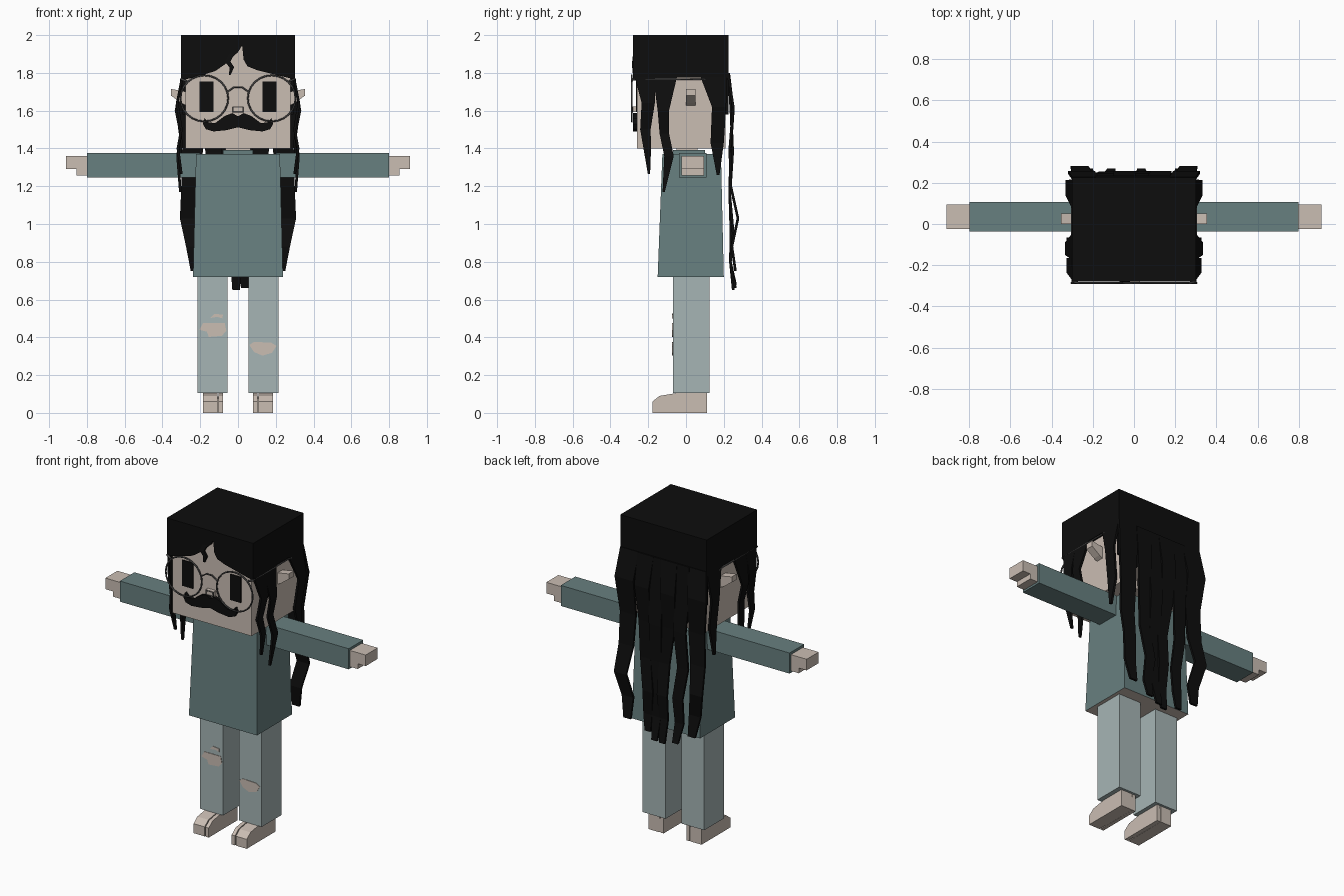
import bpy
import bmesh
import math
from mathutils import Vector

default_cube = bpy.data.objects.get("Cube")
if default_cube:
    bpy.data.objects.remove(default_cube, do_unlink=True)


def make_material(name, red, green, blue):
    material = bpy.data.materials.new(name)
    material.use_nodes = True
    colour = (red, green, blue, 1)
    material.diffuse_color = colour
    material.node_tree.nodes["Principled BSDF"].inputs["Base Color"].default_value = colour
    return material


BLACK = make_material("hair black", 0.004, 0.004, 0.004)
SKIN = make_material("pale skin", 0.59, 0.51, 0.45)
TEAL = make_material("shirt teal", 0.137, 0.215, 0.215)
DENIM = make_material("faded trousers", 0.38, 0.46, 0.46)
WIRE = make_material("glasses grey", 0.06, 0.06, 0.06)


def finish(name, bm, *materials):
    """Turn a bmesh into a named object with flat faces."""
    bmesh.ops.recalc_face_normals(bm, faces=bm.faces)
    mesh = bpy.data.meshes.new(name)
    bm.to_mesh(mesh)
    bm.free()
    for material in materials:
        mesh.materials.append(material)
    obj = bpy.data.objects.new(name, mesh)
    bpy.context.collection.objects.link(obj)
    return obj


def loft(name, rings, *materials):
    """Join rings of equal length into a capped solid."""
    bm = bmesh.new()
    loops = [[bm.verts.new(point) for point in ring] for ring in rings]
    for lower, upper in zip(loops, loops[1:]):
        for i in range(len(lower)):
            j = (i + 1) % len(lower)
            bm.faces.new((lower[i], lower[j], upper[j], upper[i]))
    bm.faces.new(loops[0])
    bm.faces.new(loops[-1])
    return finish(name, bm, *materials)


def rectangle(xs, ys, z):
    return [(xs[0], ys[0], z), (xs[1], ys[0], z), (xs[1], ys[1], z), (xs[0], ys[1], z)]


def box(name, xs, ys, zs, material):
    return loft(name, [rectangle(xs, ys, z) for z in zs], material)


def front_plate(name, outline, ys, material):
    """Extrude an x-z outline along y."""
    return loft(name, [[(x, y, z) for x, z in outline] for y in ys], material)


def strand(name, path, across, thickness=0.014):
    """Flat lock of hair; path holds x, y, z, width."""
    across = Vector(across)
    depth = across.cross(Vector((0, 0, 1))) * thickness / 2
    rings = []
    for x, y, z, width in path:
        centre, half = Vector((x, y, z)), across * width / 2
        rings.append([centre - half - depth, centre + half - depth,
                      centre + half + depth, centre - half + depth])
    return loft(name, rings, BLACK)


def wire(name, points, radius, cyclic=False):
    curve = bpy.data.curves.new(name, "CURVE")
    curve.dimensions = "3D"
    curve.bevel_depth = radius
    curve.bevel_resolution = 1
    spline = curve.splines.new("POLY")
    spline.points.add(len(points) - 1)
    for target, point in zip(spline.points, points):
        target.co = (*point, 1)
    spline.use_cyclic_u = cyclic
    curve.materials.append(WIRE)
    obj = bpy.data.objects.new(name, curve)
    bpy.context.collection.objects.link(obj)


def span(side, inner, outer):
    return sorted((side * inner, side * outer))


# Torso, with a bare underside
torso = loft("torso", [rectangle((-0.238, 0.238), (-0.15, 0.2), 0.72),
                       rectangle((-0.222, 0.222), (-0.125, 0.185), 1.37)], TEAL, SKIN)
for face in torso.data.polygons:
    if face.normal.z < -0.9:
        face.material_index = 1
box("collar", (-0.08, 0.08), (-0.07, 0.1), (1.36, 1.393), TEAL)
box("neck", (-0.065, 0.065), (-0.05, 0.06), (1.37, 1.41), SKIN)

# Head and cap of hair
box("head", (-0.277, 0.277), (-0.26, 0.21), (1.4, 1.96), SKIN)
box("hair_cap", (-0.302, 0.302), (-0.255, 0.225), (1.775, 2), BLACK)
hairline = [(-0.302, 1.76), (-0.2, 1.785), (-0.12, 1.81), (-0.07, 1.845), (0, 1.91),
            (0.022, 1.945), (0.03, 1.87), (0.05, 1.835), (0.1, 1.815), (0.2, 1.79), (0.302, 1.765)]
front_plate("fringe", hairline + [(0.302, 2), (-0.302, 2)], (-0.28, -0.255), BLACK)
strand("fringe_lock", [(-0.03, -0.272, 1.91, 0.03), (-0.055, -0.278, 1.86, 0.03),
                       (-0.033, -0.278, 1.83, 0.025), (-0.043, -0.274, 1.79, 0.008)], (1, 0, 0))
box("back_hair", (-0.295, 0.295), (0.2, 0.226), (1.58, 1.78), BLACK)

for side, label in ((1, "left"), (-1, "right")):
    # Arms and stepped hands
    box(label + "_arm", span(side, 0.2, 0.8), (-0.037, 0.108), (1.245, 1.375), TEAL)
    box(label + "_palm", span(side, 0.79, 0.855), (-0.025, 0.095), (1.257, 1.36), SKIN)
    box(label + "_fingers", span(side, 0.85, 0.91), (-0.025, 0.095), (1.29, 1.36), SKIN)

    # Legs and feet with a separate big toe
    box(label + "_leg", span(side, 0.055, 0.215), (-0.07, 0.125), (0.105, 0.72), DENIM)
    profile = [(0.11, 0), (0.11, 0.107), (-0.05, 0.105), (-0.14, 0.09), (-0.178, 0.06), (-0.178, 0)]
    for part, inner, outer in (("_big_toe", 0.08, 0.103), ("_foot", 0.109, 0.186)):
        loft(label + part, [[(side * x, y, z) for y, z in profile] for x in (inner, outer)], SKIN)
    box(label + "_heel", span(side, 0.1, 0.112), (-0.13, 0.108), (0.001, 0.088), SKIN)

    # Wedge ears
    loft(label + "_ear", [[(side * x, y, z) for y, z in ((0, low), (0.05, low), (0.05, high), (0, high))]
                          for x, low, high in ((0.27, 1.625, 1.7), (0.3, 1.64, 1.705), (0.355, 1.68, 1.715))], SKIN)

    # Eyes and glasses
    box(label + "_eye", span(side, 0.13, 0.205), (-0.266, -0.258), (1.592, 1.755), BLACK)
    turns = [i * math.tau / 24 for i in range(24)]
    wire(label + "_lens_rim", [(side * 0.178 + 0.126 * math.cos(a), -0.287, 1.665 + 0.122 * math.sin(a))
                               for a in turns], 0.005, True)
    wire(label + "_temple", [(side * 0.27, -0.287, 1.755), (side * 0.3, -0.28, 1.767),
                             (side * 0.3, 0.1, 1.767), (side * 0.3, 0.1, 1.735)], 0.006)

    # Side locks
    across = (0, 1, 0)
    strand(label + "_temple_lock", [(side * 0.293, -0.218, 1.79, 0.11), (side * 0.322, -0.2, 1.64, 0.07),
                                    (side * 0.3, -0.215, 1.5, 0.055), (side * 0.318, -0.205, 1.4, 0.04),
                                    (side * 0.3, -0.196, 1.265, 0.012)], across)
    strand(label + "_cheek_lock", [(side * 0.293, -0.11, 1.79, 0.13), (side * 0.328, -0.12, 1.6, 0.06),
                                   (side * 0.303, -0.115, 1.48, 0.05), (side * 0.32, -0.09, 1.36, 0.05),
                                   (side * 0.305, -0.118, 1.17, 0.012)], across)
    strand(label + "_ear_lock", [(side * 0.293, 0.145, 1.79, 0.145), (side * 0.325, 0.175, 1.62, 0.075),
                                 (side * 0.3, 0.165, 1.43, 0.07), (side * 0.315, 0.17, 1.26, 0.015)], across)

    # Outer locks down the back
    strand(label + "_outer_back_lock", [(side * 0.235, 0.222, 1.8, 0.13), (side * 0.255, 0.25, 1.62, 0.13),
                                        (side * 0.24, 0.232, 1.4, 0.11), (side * 0.25, 0.237, 1.2, 0.1),
                                        (side * 0.265, 0.275, 1.03, 0.085), (side * 0.235, 0.243, 0.88, 0.08),
                                        (side * 0.225, 0.262, 0.75, 0.05)], (1, 0, 0))

# Inner locks down the back
for i, (top, tip, end) in enumerate(((0.12, 0.09, 0.7), (0.04, 0.035, 0.66),
                                     (-0.045, -0.01, 0.65), (-0.13, -0.11, 0.68))):
    shift = 0.012 * (i % 2)
    strand("back_lock", [(top, 0.226, 1.8, 0.11), (top * 1.1, 0.25 - shift, 1.6, 0.1),
                         (top, 0.235 + shift, 1.38, 0.085), (tip * 1.3, 0.232, 1.15, 0.075),
                         (tip, 0.25 - shift, 0.95, 0.07), (tip * 1.1, 0.235, 0.8, 0.06),
                         (tip, 0.25 + shift, end, 0.04)], (1, 0, 0))

# Glasses bridge, nose and moustache
wire("glasses_bridge", [(-0.055, -0.287, 1.7), (-0.02, -0.287, 1.725),
                        (0.02, -0.287, 1.725), (0.055, -0.287, 1.7)], 0.005)
box("nose", (-0.028, 0.028), (-0.283, -0.255), (1.592, 1.622), SKIN)
wire("nose_outline", [(-0.026, -0.284, 1.592), (0.026, -0.284, 1.592),
                      (0.026, -0.284, 1.618), (-0.026, -0.284, 1.618)], 0.004, True)
upper = [(0.03, 1.587), (0.07, 1.572), (0.12, 1.535), (0.155, 1.537), (0.176, 1.56)]
lower = [(0.186, 1.53), (0.17, 1.502), (0.13, 1.49), (0.06, 1.497)]
half = upper + lower
outline = [(0, 1.57)] + half + [(0, 1.512)] + [(-x, z) for x, z in reversed(half)]
front_plate("moustache", outline, (-0.28, -0.258), BLACK)

# Torn knees
tears = {
    "right_knee_tear": [(-0.205, 0.44), (-0.185, 0.475), (-0.07, 0.475), (-0.062, 0.435),
                        (-0.085, 0.408), (-0.155, 0.402), (-0.165, 0.43)],
    "right_small_tear": [(-0.148, 0.502), (-0.125, 0.525), (-0.08, 0.52), (-0.082, 0.5), (-0.11, 0.508)],
    "left_knee_tear": [(0.06, 0.36), (0.085, 0.376), (0.175, 0.372), (0.204, 0.355),
                       (0.18, 0.318), (0.13, 0.303), (0.085, 0.322)],
}
for name, outline in tears.items():
    front_plate(name, outline, (-0.073, -0.068), SKIN)
